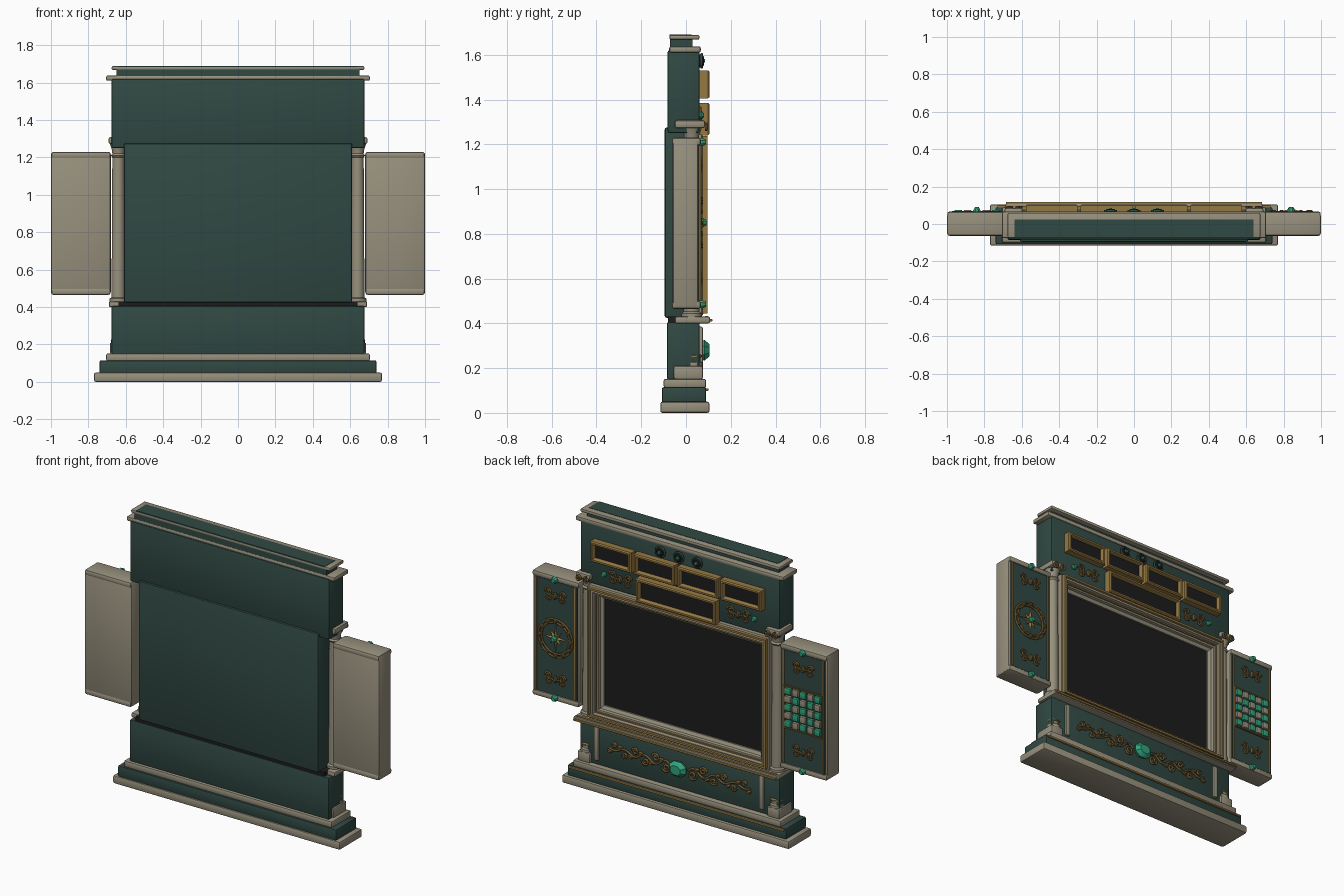
import bpy, bmesh, math
from mathutils import Matrix, Vector

if "Cube" in bpy.data.objects:
    bpy.data.objects.remove(bpy.data.objects["Cube"])


def mat(name, r, g, b):
    m = bpy.data.materials.new(name)
    m.diffuse_color = (r, g, b, 1)
    m.use_nodes = True
    m.node_tree.nodes["Principled BSDF"].inputs["Base Color"].default_value = m.diffuse_color
    return m


CREAM = mat("warm_stone", .31, .28, .205)
GREEN = mat("deep_green", .030, .066, .056)
GOLD = mat("gold", .30, .19, .055)
BRONZE = mat("dark_bronze", .16, .10, .03)
BLACK = mat("screen_black", .012, .012, .012)
JEWEL = mat("emerald", .03, .36, .20)


def finish(name, bm, m):
    bmesh.ops.recalc_face_normals(bm, faces=bm.faces)
    me = bpy.data.meshes.new(name)
    bm.to_mesh(me)
    bm.free()
    me.materials.append(m)
    me.shade_smooth()
    me.set_sharp_from_angle(angle=math.radians(32))
    ob = bpy.data.objects.new(name, me)
    bpy.context.collection.objects.link(ob)
    return ob


def box(name, x, y, z, m, bev=0.0):
    """x, y, z are (min, max) ranges."""
    bm = bmesh.new()
    size = [max(r) - min(r) for r in (x, y, z)]
    mid = [sum(r) / 2 for r in (x, y, z)]
    bmesh.ops.create_cube(bm, size=1, matrix=Matrix.Translation(mid) @ Matrix.Diagonal((*size, 1)))
    if bev:
        bmesh.ops.bevel(bm, geom=bm.edges[:], offset=bev, segments=2, profile=.5, affect='EDGES')
    return finish(name, bm, m)


def lathe(name, x, y, prof, m, n=24):
    """Turned upright part from (radius, z) points."""
    bm = bmesh.new()
    rings = [[bm.verts.new((x + r * math.cos(2 * math.pi * i / n), y + r * math.sin(2 * math.pi * i / n), z))
              for i in range(n)] for r, z in prof]
    for a, b in zip(rings, rings[1:]):
        for i in range(n):
            bm.faces.new((a[i], a[(i + 1) % n], b[(i + 1) % n], b[i]))
    bm.faces.new(rings[0])
    bm.faces.new(rings[-1])
    return finish(name, bm, m)


def frame(name, x, z, prof, m):
    """Picture frame: (inset, y) section swept round a rectangle."""
    bm = bmesh.new()
    loops = [[bm.verts.new(p) for p in ((x[0] + d, y, z[0] + d), (x[1] - d, y, z[0] + d),
                                        (x[1] - d, y, z[1] - d), (x[0] + d, y, z[1] - d))] for d, y in prof]
    for a, b in zip(loops, loops[1:] + loops[:1]):
        for i in range(4):
            bm.faces.new((a[i], a[(i + 1) % 4], b[(i + 1) % 4], b[i]))
    return finish(name, bm, m)


def gem(name, x, z, w, h, y0, y1, m=JEWEL, n=8):
    """Cut stone on a +y wall: wide girdle, smaller table on top."""
    bm = bmesh.new()
    rings = []
    for k, y in ((.8, y0), (1, y0 * .5 + y1 * .5), (.6, y1)):
        rings.append([bm.verts.new((x + k * w * math.cos(a), y, z + k * h * math.sin(a)))
                      for a in (2 * math.pi * (i + .5) / n for i in range(n))])
    for a, b in zip(rings, rings[1:]):
        for i in range(n):
            bm.faces.new((a[i], a[(i + 1) % n], b[(i + 1) % n], b[i]))
    bm.faces.new(rings[0])
    bm.faces.new(rings[2])
    return finish(name, bm, m)


def tubes(name, paths, y, m, r=.006):
    """Raised wires on a +y wall, from lists of (x, z) points."""
    cu = bpy.data.curves.new(name, 'CURVE')
    cu.dimensions, cu.bevel_depth, cu.bevel_resolution, cu.use_fill_caps = '3D', r, 1, True
    for path, closed in paths:
        sp = cu.splines.new('POLY')
        sp.points.add(len(path) - 1)
        for p, (px, pz) in zip(sp.points, path):
            p.co = (px, y, pz, 1)
        sp.use_cyclic_u = closed
    ob = bpy.data.objects.new(name, cu)
    me = bpy.data.meshes.new_from_object(ob)
    bpy.data.objects.remove(ob)
    me.materials.clear()
    me.materials.append(m)
    me.shade_smooth()
    bpy.context.collection.objects.link(bpy.data.objects.new(name, me))


def spiral(x, z, r, hand, start, turns=1.4, n=20):
    return ([(x + r * (1 - .75 * i / n) * math.cos(start + hand * turns * 2 * math.pi * i / n),
              z + r * (1 - .75 * i / n) * math.sin(start + hand * turns * 2 * math.pi * i / n))
             for i in range(n + 1)], False)


def circle(x, z, r, n=40):
    return ([(x + r * math.cos(2 * math.pi * i / n), z + r * math.sin(2 * math.pi * i / n)) for i in range(n)], True)


def scroll(name, x, z, y, s=1.0):
    """Bow-shaped scroll: mirrored volutes, a bar and a centre leaf."""
    p = []
    for d in (1, -1):
        a = 0 if d > 0 else math.pi
        p += [spiral(x + d * .042 * s, z + .01 * s, .02 * s, d, a), spiral(x + d * .038 * s, z - .014 * s, .015 * s, -d, a)]
    p.append(([(x - .04 * s, z), (x, z - .008 * s), (x + .04 * s, z)], False))
    tubes(name, p, y, BRONZE, .0055)
    gem(name + "_leaf", x, z, .012 * s, .02 * s, y - .005, y + .012, BRONZE)


# stepped base
box("base_slab", (-.77, .77), (-.115, .105), (0, .05), CREAM, .01)
box("base_step", (-.74, .74), (-.108, .09), (.045, .115), GREEN, .008)
box("base_step_trim", (-.73, .73), (.085, .1), (.098, .11), GOLD, .003)
box("base_moulding", (-.705, .705), (-.1, .09), (.112, .152), CREAM, .009)

# lower body, ledge and its gilding
box("lower_body", (-.675, .675), (-.085, .06), (.15, .405), GREEN, .006)
box("shadow_gap", (-.64, .64), (-.08, .05), (.39, .43), BLACK)
box("ledge", (-.69, .69), (-.05, .108), (.40, .43), CREAM, .008)
box("ledge_trim", (-.685, .685), (.1, .118), (.408, .42), GOLD, .004)
box("ledge_inlay", (-.68, .68), (.085, .1), (.427, .434), GOLD)

# rear casing, upper body, stepped cornice
box("rear_casing", (-.61, .61), (-.095, .02), (.425, 1.275), GREEN, .008)
box("upper_body", (-.675, .675), (-.082, .06), (1.25, 1.62), GREEN, .008)
box("cornice_slab", (-.705, .705), (-.075, .066), (1.61, 1.638), CREAM, .009)
box("cornice_neck", (-.65, .65), (-.072, .03), (1.63, 1.672), GREEN)
box("cornice_cap", (-.675, .675), (-.074, .06), (1.668, 1.688), CREAM, .006)
box("cornice_inlay", (-.64, .64), (-.074, .025), (1.683, 1.69), GREEN)

# main screen with stone and gilt frames
box("main_screen", (-.56, .56), (.0, .025), (.48, 1.19), BLACK)
frame("screen_surround", (-.61, .61), (.43, 1.245),
      [(0, 0), (0, .07), (.025, .085), (.035, .085), (.04, .065), (.058, .06), (.062, .045), (.08, .035), (.08, 0)], CREAM)
frame("screen_gilt_outer", (-.605, .605), (.445, 1.237), [(0, .064), (0, .095), (.012, .095), (.018, .064)], GOLD)
frame("screen_gilt_inner", (-.568, .568), (.472, 1.203), [(0, .05), (0, .072), (.007, .072), (.007, .05)], GOLD)

# four small displays and one wide title display
for i, x in enumerate((-.44, -.147, .147, .44, 0)):
    wide = i == 4
    w, z0, z1 = (.27, 1.24, 1.385) if wide else (.138, 1.405, 1.53)
    frame(f"display_frame_{i}", (x - w, x + w), (z0, z1),
          [(0, .055), (0, .098), (.006, .105), (.016, .105), (.024, .088), (.024, .055)], GOLD)
    box(f"display_{i}", (x - w + .015, x + w - .015), (.055, .085), (z0 + .015, z1 - .015), BLACK)

# round medallions above the displays
for i, x in enumerate((-.125, 0, .125)):
    gem(f"medallion_{i}", x, 1.573, .033, .033, .055, .08, BLACK, 20)
    tubes(f"medallion_ring_{i}", [circle(x, 1.573, .03, 24)], .07, GREEN, .006)
    gem(f"medallion_stone_{i}", x, 1.573, .011, .011, .07, .086, JEWEL)

# lower frieze: centre stone with a vine each side
gem("centre_stone", 0, .28, .062, .05, .06, .105)
vine = []
for s in (1, -1):
    vine.append(([(s * (.06 + .42 * i / 40), .28 + .02 * math.sin(i / 40 * 6 * math.pi) * (1.1 - i / 60))
                  for i in range(41)], False))
    for k in range(6):
        x, up, r = .09 + k * .07, (1 if k % 2 else -1), .028 - .0025 * k
        vine.append(spiral(s * x, .28 + up * .022, r, s * up, 0 if s > 0 else math.pi))
        gem(f"vine_leaf_{k}_{s}", s * (x + .03), .28 - up * .02, .018, .012, .055, .076, BRONZE)
tubes("frieze_vine", vine, .064, BRONZE, .0065)

for s in (1, -1):
    side = "right" if s > 0 else "left"

    def X(a, b):
        return tuple(sorted((s * a, s * b)))

    # frieze pilaster and corner pedestal
    box(f"pilaster_{side}", X(.545, .575), (.05, .075), (.18, .385), CREAM, .005)
    box(f"pedestal_{side}", X(.6, .685), (-.055, .075), (.15, .21), CREAM, .008)
    lathe(f"pedestal_drum_{side}", s * .64, .035, [(.038, .205), (.038, .225), (.03, .232), (.03, .25)], CREAM)
    lathe(f"pedestal_ring_{side}", s * .64, .035, [(.03, .246), (.037, .25), (.037, .257), (.028, .262)], GOLD)

    # column with capital
    lathe(f"column_{side}", s * .64, .025,
          [(.046, .425), (.046, .445), (.036, .452), (.036, .48), (.034, .84), (.032, 1.2), (.04, 1.21),
           (.032, 1.22), (.034, 1.24), (.046, 1.275)], CREAM)
    box(f"capital_{side}", X(.595, .692), (-.05, .085), (1.272, 1.308), CREAM, .01)
    tubes(f"capital_volutes_{side}", [spiral(s * .64 + d * .028, 1.277, .018, d, math.pi / 2) for d in (1, -1)],
          .09, BRONZE, .006)

    # side wing with gilt edged green face
    box(f"wing_{side}", X(.68, 1.0), (-.06, .055), (.468, 1.228), CREAM, .012)
    for k, z in enumerate((.465, 1.195)):
        box(f"wing_cap_{side}_{k}", X(.682, .998), (-.063, .066), (z, z + .035), CREAM, .011)
    box(f"wing_face_{side}", X(.695, .985), (.05, .06), (.5, 1.195), GREEN)
    for k, x in enumerate((.706, .974)):
        box(f"wing_trim_{side}_{k}", X(x - .005, x + .005), (.055, .068), (.5, 1.195), GOLD, .002)
    for k, z in enumerate((.60, 1.11)):
        scroll(f"wing_scroll_{side}_{k}", s * .84, z, .064, 1.15)
    for k, z in enumerate((.485, 1.21)):
        gem(f"wing_stone_{side}_{k}", s * .84, z, .02, .02, .055, .09)

    # scroll and small stone beside the title display
    scroll(f"upper_scroll_{side}", s * .40, 1.33, .064, 1.25)
    gem(f"upper_stone_{side}", s * .51, 1.33, .017, .017, .055, .08)

# compass rose on the right wing
cx, cz = .84, .85
tubes("compass_rings", [circle(cx, cz, .115), circle(cx, cz, .095)], .063, BRONZE, .006)
for i in range(12):
    a = i * math.pi / 6
    gem(f"compass_bead_{i}", cx + .105 * math.cos(a), cz + .105 * math.sin(a), .013, .013, .056, .075, BRONZE)
bm = bmesh.new()
rim = [bm.verts.new((cx + r * math.sin(i * math.pi / 8), .06, cz + r * math.cos(i * math.pi / 8)))
       for i in range(16) for r in [.02 if i % 2 else (.085 if i % 4 == 0 else .055)]]
tip = bm.verts.new((cx, .082, cz))
for i in range(16):
    bm.faces.new((rim[i], rim[(i + 1) % 16], tip))
bm.faces.new(rim)
finish("compass_star", bm, GOLD)
gem("compass_stone", cx, cz, .02, .02, .065, .092)

# checkered keypad on the left wing
frame("keypad_frame", (-.972, -.708), (.718, .982), [(0, .055), (0, .07), (.008, .07), (.008, .055)], BRONZE)
for i in range(5):
    for j in range(5):
        x, z = -.84 + (i - 2) * .05, .85 + (j - 2) * .05
        box(f"key_{i}_{j}", (x - .02, x + .02), (.055, .076), (z - .02, z + .02), CREAM if (i + j) % 2 else JEWEL, .004)
